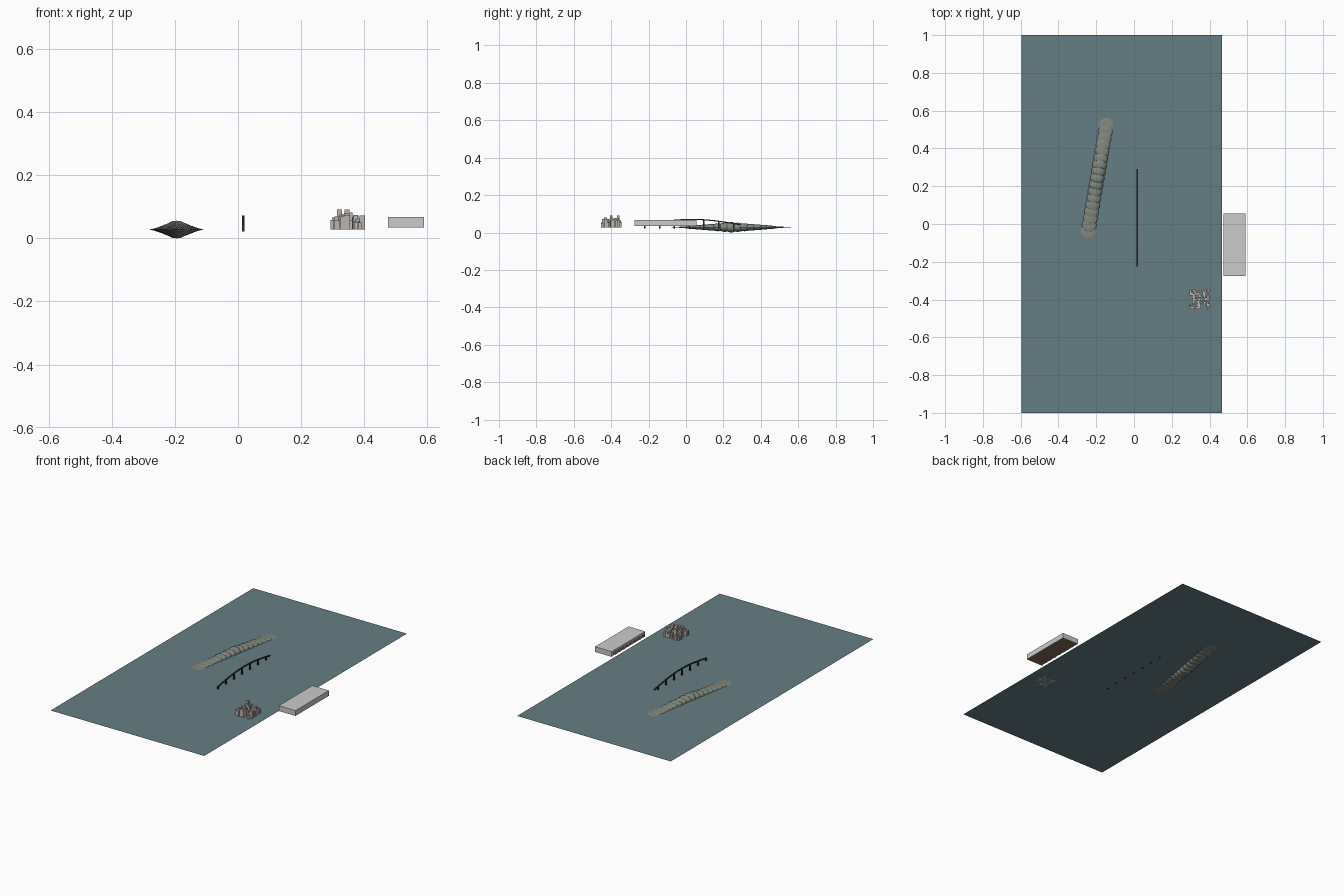
import bpy, bmesh, math, random
from mathutils import Matrix, Vector

if "Cube" in bpy.data.objects:
    bpy.data.objects.remove(bpy.data.objects["Cube"])

random.seed(7)
WATER_Z = 0.028


def material(name, rgb):
    m = bpy.data.materials.new(name)
    m.diffuse_color = (*rgb, 1)
    m.use_nodes = True
    m.node_tree.nodes["Principled BSDF"].inputs["Base Color"].default_value = m.diffuse_color
    return m


def finish(name, bm, mat):
    me = bpy.data.meshes.new(name)
    bm.to_mesh(me)
    bm.free()
    ob = bpy.data.objects.new(name, me)
    bpy.context.collection.objects.link(ob)
    me.materials.append(mat)
    return ob


def add_box(bm, x0, x1, y0, y1, z0, z1):
    c = Vector(((x0 + x1) / 2, (y0 + y1) / 2, (z0 + z1) / 2))
    s = Matrix.Diagonal((x1 - x0, y1 - y0, z1 - z0, 1))
    bmesh.ops.create_cube(bm, size=1, matrix=Matrix.Translation(c) @ s)


water_mat = material("water", (0.13, 0.21, 0.23))
island_mat = material("island_rock", (0.22, 0.25, 0.21))
iron_mat = material("dark_iron", (0.03, 0.04, 0.04))
stone_mat = material("pale_stone", (0.50, 0.46, 0.43))
white_mat = material("white_wall", (0.78, 0.76, 0.76))
wood_mat = material("brown_floor", (0.22, 0.15, 0.10))

# water sheet
bm = bmesh.new()
bm.faces.new([bm.verts.new((x, y, WATER_Z)) for x, y in
              ((-0.595, -1), (0.467, -1), (0.467, 1), (-0.595, 1))])
finish("water", bm, water_mat)

# long island: overlapping flattened spheres, tallest in the middle
bm = bmesh.new()
start, end, n = Vector((-0.243, -0.04, WATER_Z)), Vector((-0.146, 0.524, WATER_Z)), 17
for i in range(n):
    t = i / (n - 1)
    rz = 0.002 + 0.026 * (1 - abs(2 * t - 1))
    mat = Matrix.Translation(start.lerp(end, t)) @ Matrix.Diagonal((0.038, 0.038, rz, 1))
    bmesh.ops.create_uvsphere(bm, u_segments=16, v_segments=8, radius=1, matrix=mat)
finish("long_island", bm, island_mat)

# arched bridge: swept deck
def deck_z(y):
    return 0.042 + 0.028 * math.sin(math.pi * min(1, max(0, (y + 0.225) / 0.515)))

bm = bmesh.new()
prev = None
steps = 20
for i in range(steps + 1):
    y = -0.225 + 0.515 * i / steps
    z = deck_z(y)
    ring = [bm.verts.new((0.016 + a, y, z + b)) for a, b in
            ((-0.004, -0.003), (0.004, -0.003), (0.004, 0.003), (-0.004, 0.003))]
    if prev:
        for k in range(4):
            bm.faces.new((prev[k], prev[(k + 1) % 4], ring[(k + 1) % 4], ring[k]))
    if i in (0, steps):
        bm.faces.new(ring)
    prev = ring
bmesh.ops.recalc_face_normals(bm, faces=bm.faces)
finish("bridge_deck", bm, iron_mat)

# bridge piers
bm = bmesh.new()
for i in range(7):
    y = -0.22 + 0.079 * i
    add_box(bm, 0.012, 0.020, y - 0.004, y + 0.004, 0.022, deck_z(y))
finish("bridge_piers", bm, iron_mat)

# cluster of stone towers on a jittered grid
bm = bmesh.new()
for i in range(7):
    for j in range(7):
        if random.random() < 0.15:
            continue
        x = 0.301 + 0.0148 * i + random.uniform(-0.004, 0.004)
        y = -0.444 + 0.0148 * j + random.uniform(-0.004, 0.004)
        w = random.uniform(0.005, 0.009)
        near = 1 - math.hypot(i - 3, j - 3) / 4.3
        h = random.uniform(0.016, 0.042) + 0.02 * near
        add_box(bm, x - w, x + w, y - w, y + w, WATER_Z, WATER_Z + h)
for x, y in ((0.322, -0.362), (0.345, -0.400)):
    add_box(bm, x - 0.008, x + 0.008, y - 0.007, y + 0.007, WATER_Z, 0.092)
finish("stone_towers", bm, stone_mat)

# shore hall: floor, roof, closed walls on three sides
HX0, HX1, HY0, HY1, HZ0, HZ1 = 0.475, 0.59, -0.275, 0.055, 0.034, 0.067
bm = bmesh.new()
add_box(bm, HX0 + 0.003, HX1 - 0.003, HY0 + 0.003, HY1 - 0.003, HZ0, HZ1 - 0.008)
finish("hall_core", bm, wood_mat)
bm = bmesh.new()
add_box(bm, HX0, HX1, HY0, HY1, HZ1 - 0.01, HZ1)
add_box(bm, HX1 - 0.003, HX1, HY0, HY1, HZ0, HZ1 - 0.01)
for y in (HY0, HY1 - 0.003):
    add_box(bm, HX0, HX1 - 0.003, y, y + 0.003, HZ0, HZ1 - 0.01)
finish("hall_shell", bm, white_mat)

# pillars along the waterside front
bm = bmesh.new()
for i in range(9):
    y = HY0 + 0.006 + (HY1 - HY0 - 0.012) * i / 8
    add_box(bm, HX0, HX0 + 0.004, y - 0.005, y + 0.005, HZ0, HZ1 - 0.01)
finish("hall_pillars", bm, white_mat)
